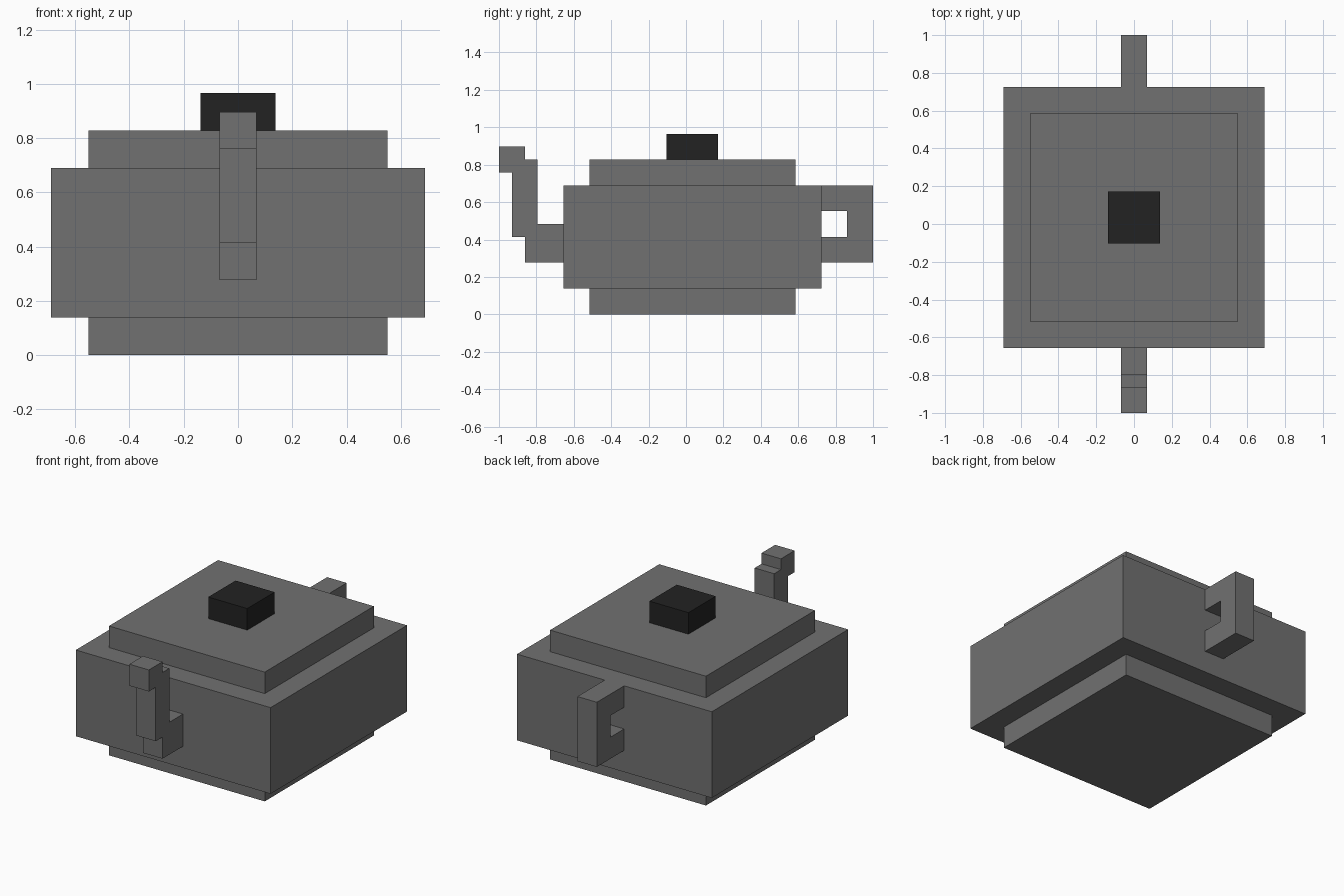
import bpy
import bmesh

if "Cube" in bpy.data.objects:
    bpy.data.objects.remove(bpy.data.objects["Cube"])

U = 2 / 29  # block unit: the model is 29 units long


def material(name, value):
    m = bpy.data.materials.new(name)
    m.diffuse_color = (value, value, value, 1)
    m.use_nodes = True
    m.node_tree.nodes["Principled BSDF"].inputs["Base Color"].default_value = m.diffuse_color
    return m


grey = material("mid_grey", 0.165)
black = material("near_black", 0.016)


def prism(name, profile, half_width, mat):
    """Extrude a side profile (y, z in units) along x, symmetric about x = 0."""
    bm = bmesh.new()
    face = bm.faces.new([bm.verts.new((-half_width * U, y * U, z * U)) for y, z in profile])
    new = bmesh.ops.extrude_face_region(bm, geom=[face])["geom"]
    bmesh.ops.translate(bm, vec=(2 * half_width * U, 0, 0),
                        verts=[v for v in new if isinstance(v, bmesh.types.BMVert)])
    bmesh.ops.recalc_face_normals(bm, faces=bm.faces[:])
    mesh = bpy.data.meshes.new(name)
    bm.to_mesh(mesh)
    bm.free()
    mesh.materials.append(mat)
    obj = bpy.data.objects.new(name, mesh)
    bpy.context.collection.objects.link(obj)


def slab(name, half, z0, z1, mat):
    """Square block centred on the pot axis, half a unit behind the origin."""
    y0, y1 = 0.5 - half, 0.5 + half
    prism(name, [(y0, z0), (y1, z0), (y1, z1), (y0, z1)], half, mat)


# Stacked pot body
slab("base", 8, 0, 2, grey)
slab("body", 10, 2, 10, grey)
slab("lid", 8, 10, 12, grey)
slab("lid_knob", 2, 12, 14, black)

# Stepped spout at the front
prism("spout", [(-9.5, 4), (-9.5, 7), (-11.5, 7), (-11.5, 12), (-12.5, 12), (-12.5, 13),
                (-14.5, 13), (-14.5, 11), (-13.5, 11), (-13.5, 6), (-12.5, 6), (-12.5, 4)],
      1, grey)

# C-shaped handle at the back
prism("handle", [(10.5, 4), (14.5, 4), (14.5, 10), (10.5, 10),
                 (10.5, 8), (12.5, 8), (12.5, 6), (10.5, 6)], 1, grey)
